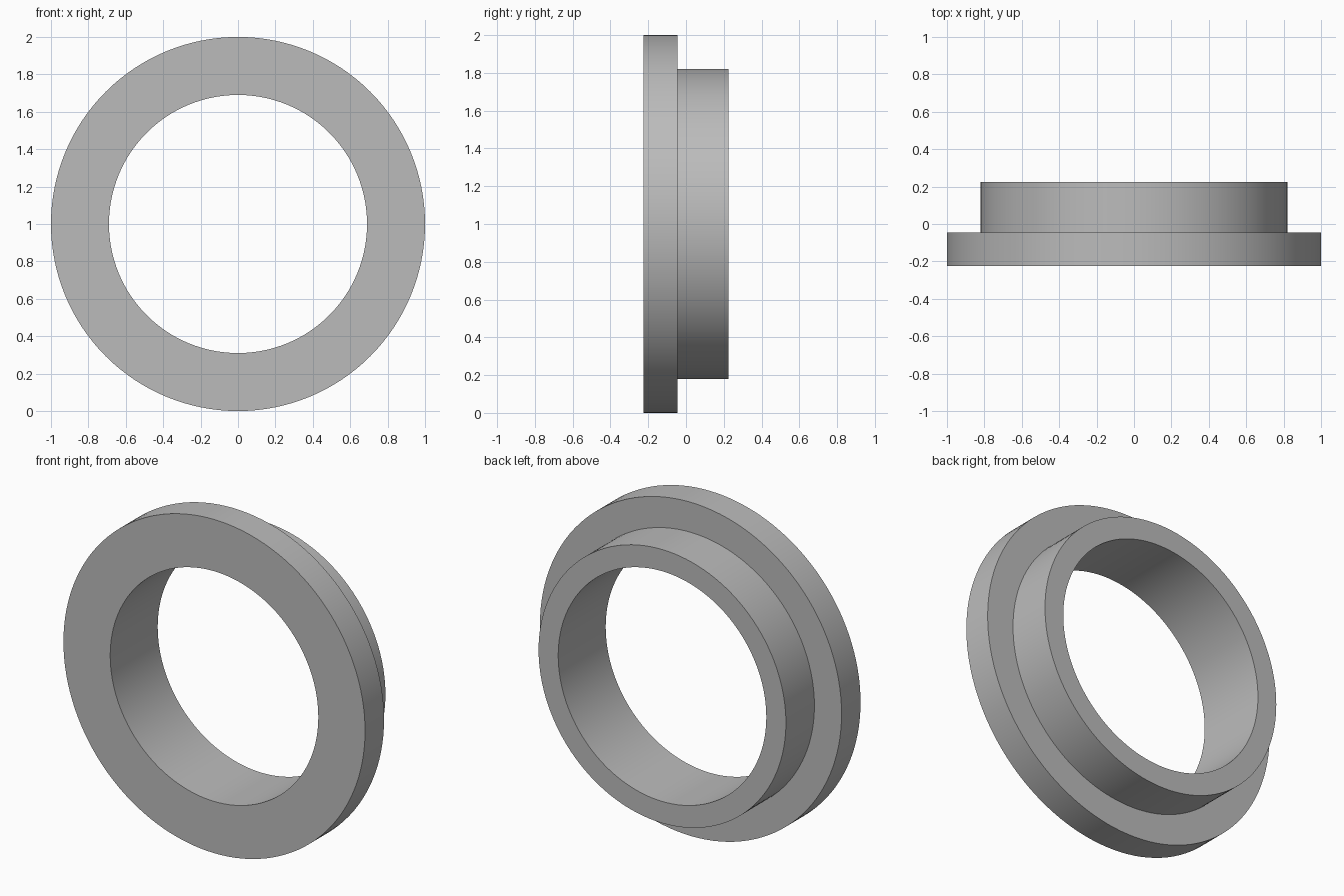
import bpy, bmesh, math
from mathutils import Matrix, Vector

cube = bpy.data.objects.get("Cube")
if cube:
    bpy.data.objects.remove(cube, do_unlink=True)

SEGMENTS = 128
BORE, HUB, RIM = 0.69, 0.82, 1.0
FRONT, STEP, BACK = -0.225, -0.045, 0.225

# Plain grey material
grey = bpy.data.materials.new("plain_grey")
grey.use_nodes = True
colour = (0.5, 0.5, 0.5, 1)
grey.diffuse_color = colour
grey.node_tree.nodes["Principled BSDF"].inputs["Base Color"].default_value = colour

# Stepped cross-section (radius, depth), revolved about the y axis
profile = [(BORE, FRONT), (RIM, FRONT), (RIM, STEP),
           (HUB, STEP), (HUB, BACK), (BORE, BACK)]
bm = bmesh.new()
verts = [bm.verts.new((r, y, 0)) for r, y in profile]
edges = [bm.edges.new((verts[i], verts[i - 1])) for i in range(len(verts))]
bmesh.ops.spin(bm, geom=verts + edges, cent=(0, 0, 0), axis=(0, 1, 0),
               angle=math.tau, steps=SEGMENTS, use_merge=True)
bmesh.ops.remove_doubles(bm, verts=bm.verts, dist=0.0001)
bmesh.ops.recalc_face_normals(bm, faces=bm.faces)
bmesh.ops.transform(bm, matrix=Matrix.Translation(Vector((0, 0, RIM))), verts=bm.verts)

mesh = bpy.data.meshes.new("flanged_ring")
bm.to_mesh(mesh)
bm.free()
mesh.materials.append(grey)
ring = bpy.data.objects.new("flanged_ring", mesh)
bpy.context.collection.objects.link(ring)

# Smooth round walls with sharp rims
bpy.ops.object.select_all(action='DESELECT')
ring.select_set(True)
bpy.context.view_layer.objects.active = ring
bpy.ops.object.shade_smooth_by_angle(angle=math.radians(30))
